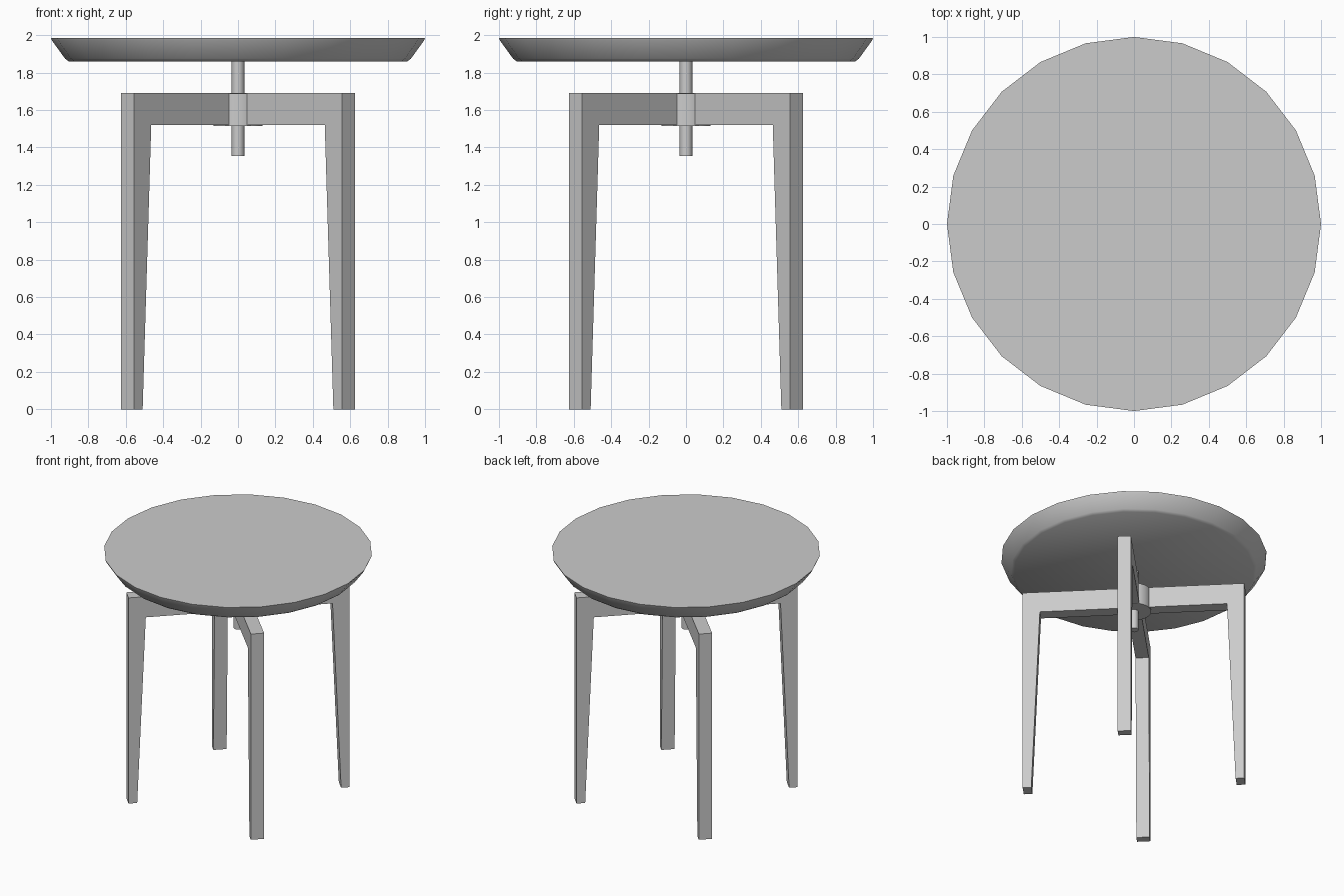
import bpy, bmesh
from math import cos, sin, pi, radians
from mathutils import Matrix

cube = bpy.data.objects.get("Cube")
if cube:
    bpy.data.objects.remove(cube, do_unlink=True)

GREY = (0.6, 0.6, 0.6, 1.0)
grey = bpy.data.materials.new("plain grey")
grey.use_nodes = True
grey.diffuse_color = GREY
grey.node_tree.nodes["Principled BSDF"].inputs["Base Color"].default_value = GREY


def finish(bm, name, smooth=None):
    """Turn a bmesh into a named, coloured object."""
    bmesh.ops.recalc_face_normals(bm, faces=bm.faces)
    mesh = bpy.data.meshes.new(name)
    bm.to_mesh(mesh)
    bm.free()
    mesh.materials.append(grey)
    ob = bpy.data.objects.new(name, mesh)
    bpy.context.collection.objects.link(ob)
    if smooth:
        bpy.ops.object.select_all(action='DESELECT')
        ob.select_set(True)
        bpy.context.view_layer.objects.active = ob
        bpy.ops.object.shade_smooth_by_angle(angle=radians(smooth))
    return ob


def turned(name, profile, sides, smooth):
    """Closed round part from (radius, height) rings, bottom to top."""
    bm = bmesh.new()
    rings = [[bm.verts.new((r * cos(2 * pi * i / sides), r * sin(2 * pi * i / sides), z))
              for i in range(sides)] for r, z in profile]
    for low, high in zip(rings, rings[1:]):
        for i in range(sides):
            j = (i + 1) % sides
            bm.faces.new((low[i], low[j], high[j], high[i]))
    bm.faces.new(rings[0][::-1])
    bm.faces.new(rings[-1])
    return finish(bm, name, smooth)


def leg(name, angle, width=0.1):
    """Arm and tapered leg cut from one L-shaped board."""
    outline = [(0.05, 1.52), (0.706, 1.52), (0.771, 0), (0.836, 0), (0.836, 1.69), (0.05, 1.69)]
    bm = bmesh.new()
    side = bm.faces.new([bm.verts.new((r, -width / 2, z)) for r, z in outline])
    ext = bmesh.ops.extrude_face_region(bm, geom=[side])
    moved = [v for v in ext["geom"] if isinstance(v, bmesh.types.BMVert)]
    bmesh.ops.translate(bm, verts=moved, vec=(0, width, 0))
    bmesh.ops.transform(bm, matrix=Matrix.Rotation(radians(angle), 4, 'Z'), verts=bm.verts)
    return finish(bm, name)


# Four diagonal legs
for i, name in enumerate(("back_left_leg", "back_right_leg", "front_right_leg", "front_left_leg")):
    leg(name, 45 + 90 * i)

# Hub joining the arms, and the height-adjusting rod through it
turned("hub", [(0.13, 1.514), (0.13, 1.688)], 24, 30)
turned("rod", [(0.034, 1.355), (0.034, 1.87)], 16, 30)

# Round seat with an undercut rim
turned("seat", [(0.905, 1.86), (0.925, 1.875), (0.995, 1.972), (1.0, 1.985)], 24, 40)
